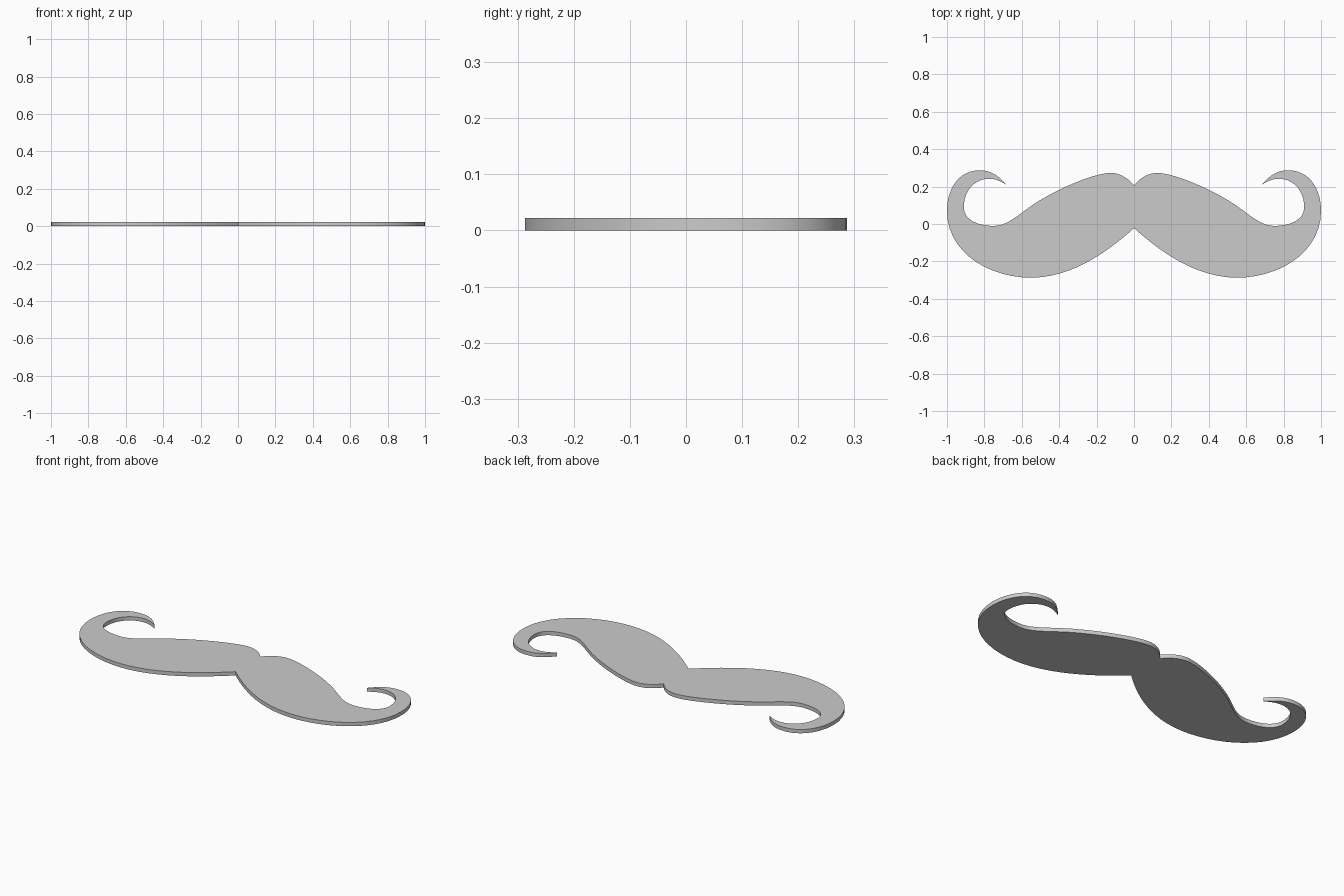
import bpy, bmesh
from mathutils import Vector
from mathutils.geometry import interpolate_bezier

if "Cube" in bpy.data.objects:
    bpy.data.objects.remove(bpy.data.objects["Cube"])

THICKNESS = 0.022
STEPS = 14

# Right half outline: each row is (handle out, handle in, end point)
start = (0, 0.205)
segments = [
    ((0.03, 0.245), (0.075, 0.273), (0.125, 0.273)),   # centre bump
    ((0.20, 0.273), (0.37, 0.205), (0.48, 0.14)),      # upper slope
    ((0.60, 0.075), (0.66, -0.01), (0.75, -0.01)),     # dip before the curl
    ((0.84, -0.01), (0.91, 0.025), (0.91, 0.09)),      # inside of the curl
    ((0.91, 0.18), (0.85, 0.242), (0.775, 0.242)),
    ((0.735, 0.242), (0.71, 0.225), (0.682, 0.21)),    # pointed tip
    ((0.705, 0.23), (0.74, 0.287), (0.825, 0.287)),    # outside of the curl
    ((0.94, 0.287), (1.0, 0.185), (1.0, 0.07)),
    ((1.0, -0.15), (0.78, -0.287), (0.55, -0.287)),    # lower belly
    ((0.32, -0.287), (0.12, -0.13), (0, -0.022)),      # bottom notch
]


def v3(p):
    return Vector((p[0], p[1], 0))


half = [v3(start)]
for h1, h2, end in segments:
    half += interpolate_bezier(half[-1], v3(h1), v3(h2), v3(end), STEPS)[1:]

# Mirror the half outline, sharing the two centre points
outline = half + [Vector((-p.x, p.y, 0)) for p in reversed(half[1:-1])]

# Fill and extrude into a flat plate
bm = bmesh.new()
face = bm.faces.new([bm.verts.new(p) for p in outline])
top = bmesh.ops.extrude_face_region(bm, geom=[face])["geom"]
bmesh.ops.translate(bm, vec=(0, 0, THICKNESS),
                    verts=[g for g in top if isinstance(g, bmesh.types.BMVert)])
bmesh.ops.recalc_face_normals(bm, faces=bm.faces)
bmesh.ops.triangulate(bm, faces=[f for f in bm.faces if len(f.verts) > 4])

mesh = bpy.data.meshes.new("moustache")
bm.to_mesh(mesh)
bm.free()
moustache = bpy.data.objects.new("moustache", mesh)
bpy.context.collection.objects.link(moustache)

# Smooth rim, sharp edges and corners
bpy.context.view_layer.objects.active = moustache
moustache.select_set(True)
bpy.ops.object.shade_smooth_by_angle()
